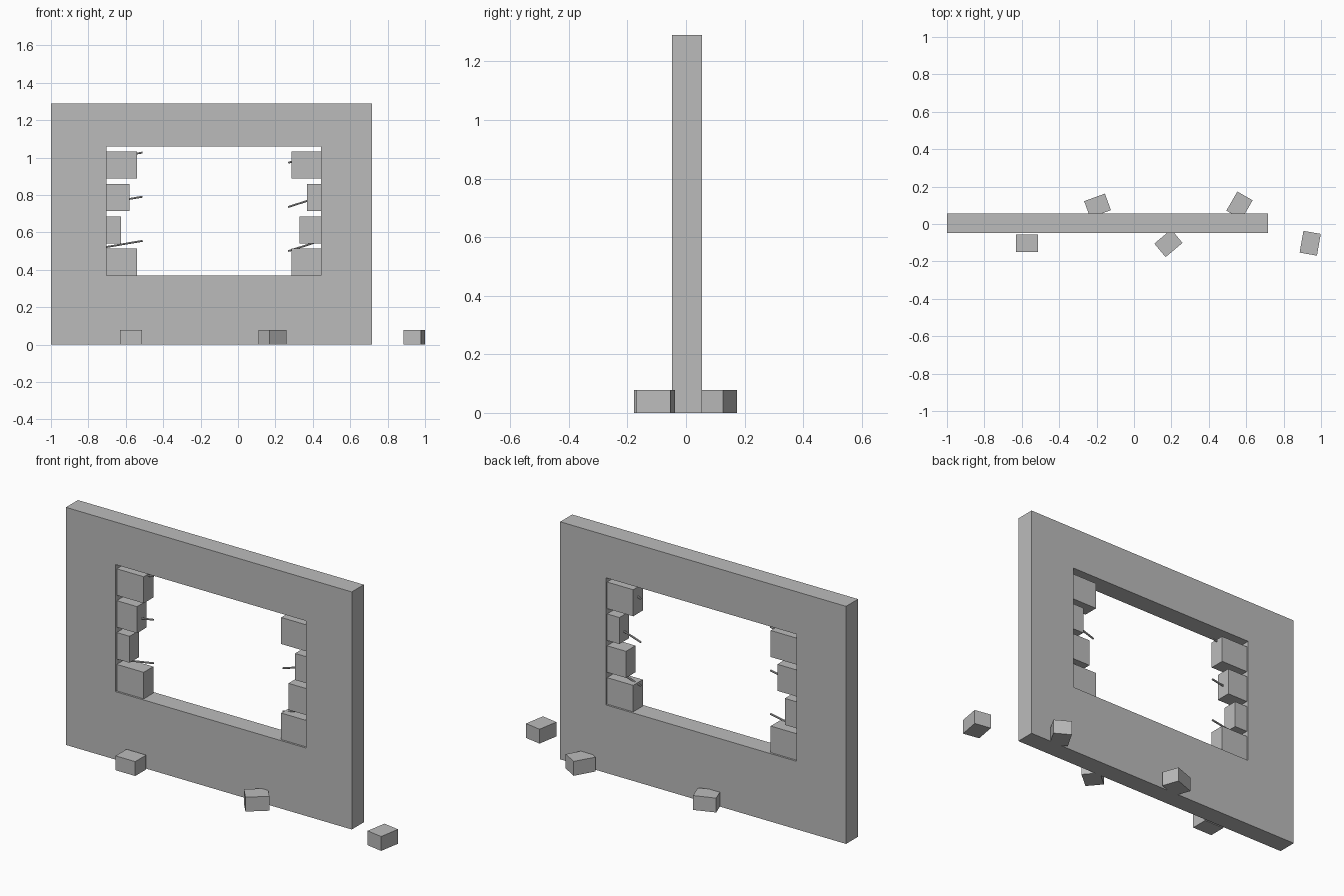
import bpy
import bmesh
from math import radians, atan2
from mathutils import Vector

if "Cube" in bpy.data.objects:
    bpy.data.objects.remove(bpy.data.objects["Cube"])

concrete = bpy.data.materials.new("grey concrete")
concrete.use_nodes = True
GREY = (0.5, 0.5, 0.5, 1)
concrete.diffuse_color = GREY
concrete.node_tree.nodes["Principled BSDF"].inputs["Base Color"].default_value = GREY

MID_Y = 0.0035           # middle of the wall's thickness
HALF = 0.0515            # half the wall's thickness
HOLE_L, HOLE_R, HOLE_B, HOLE_T = -0.702, 0.443, 0.369, 1.059


def finish(name, bm):
    bmesh.ops.recalc_face_normals(bm, faces=bm.faces)
    mesh = bpy.data.meshes.new(name)
    bm.to_mesh(mesh)
    bm.free()
    mesh.materials.append(concrete)
    obj = bpy.data.objects.new(name, mesh)
    bpy.context.collection.objects.link(obj)
    return obj


def box(name, center, size, turn=0):
    bm = bmesh.new()
    bmesh.ops.create_cube(bm, size=1)
    bmesh.ops.scale(bm, vec=size, verts=bm.verts)
    obj = finish(name, bm)
    obj.location = center
    obj.rotation_euler.z = radians(turn)
    return obj


def rod(name, start, end, radius=0.005):
    a, b = Vector(start), Vector(end)
    bm = bmesh.new()
    bmesh.ops.create_cone(bm, cap_ends=True, segments=8, radius1=radius,
                          radius2=radius, depth=(b - a).length)
    obj = finish(name, bm)
    obj.location = (a + b) / 2
    obj.rotation_euler.y = atan2(b.x - a.x, b.z - a.z)
    return obj


# Wall with a rectangular opening: four rings of corners joined by quads
def ring(bm, x0, x1, z0, z1, y):
    return [bm.verts.new((x, y, z)) for x, z in ((x0, z0), (x1, z0), (x1, z1), (x0, z1))]


bm = bmesh.new()
outer, inner = (-1, 0.717, 0, 1.29), (HOLE_L, HOLE_R, HOLE_B, HOLE_T)
front, back = MID_Y - HALF, MID_Y + HALF
loops = [ring(bm, *outer, front), ring(bm, *inner, front),
         ring(bm, *inner, back), ring(bm, *outer, back)]
for k in range(4):
    a, b = loops[k], loops[(k + 1) % 4]
    for i in range(4):
        j = (i + 1) % 4
        bm.faces.new((a[i], a[j], b[j], b[i]))
finish("wall", bm)

# Broken bricks along both sides of the opening, listed from bottom to top
BRICK_H, STEP = 0.144, 0.173
for side, edge, ends in (("right", HOLE_L, (-0.54, -0.625, -0.58, -0.54)),
                         ("left", HOLE_R, (0.286, 0.329, 0.369, 0.286))):
    for i, end in enumerate(ends):
        box(f"{side}_broken_brick_{i + 1}",
            ((edge + end) / 2, MID_Y, HOLE_B + BRICK_H / 2 + i * STEP),
            (abs(end - edge), 0.082, BRICK_H))

# Bent reinforcing rods sticking out of both sides
for side, root, tip, low, slope in (("right", -0.715, -0.51, 0.555, 0.17),
                                    ("left", 0.455, 0.268, 0.50, 0.32)):
    for i in range(3):
        z = low + 0.236 * i
        rod(f"{side}_rod_{i + 1}", (root, MID_Y, z - slope * (tip - root)), (tip, MID_Y, z))

# Loose bricks lying on the ground
for i, (x, y, turn) in enumerate(((-0.572, -0.102, 0), (-0.195, 0.098, 20),
                                  (0.184, -0.103, 40), (0.564, 0.099, 60),
                                  (0.942, -0.103, 80))):
    box(f"loose_brick_{i + 1}", (x, y, 0.039), (0.118, 0.094, 0.078), turn)
